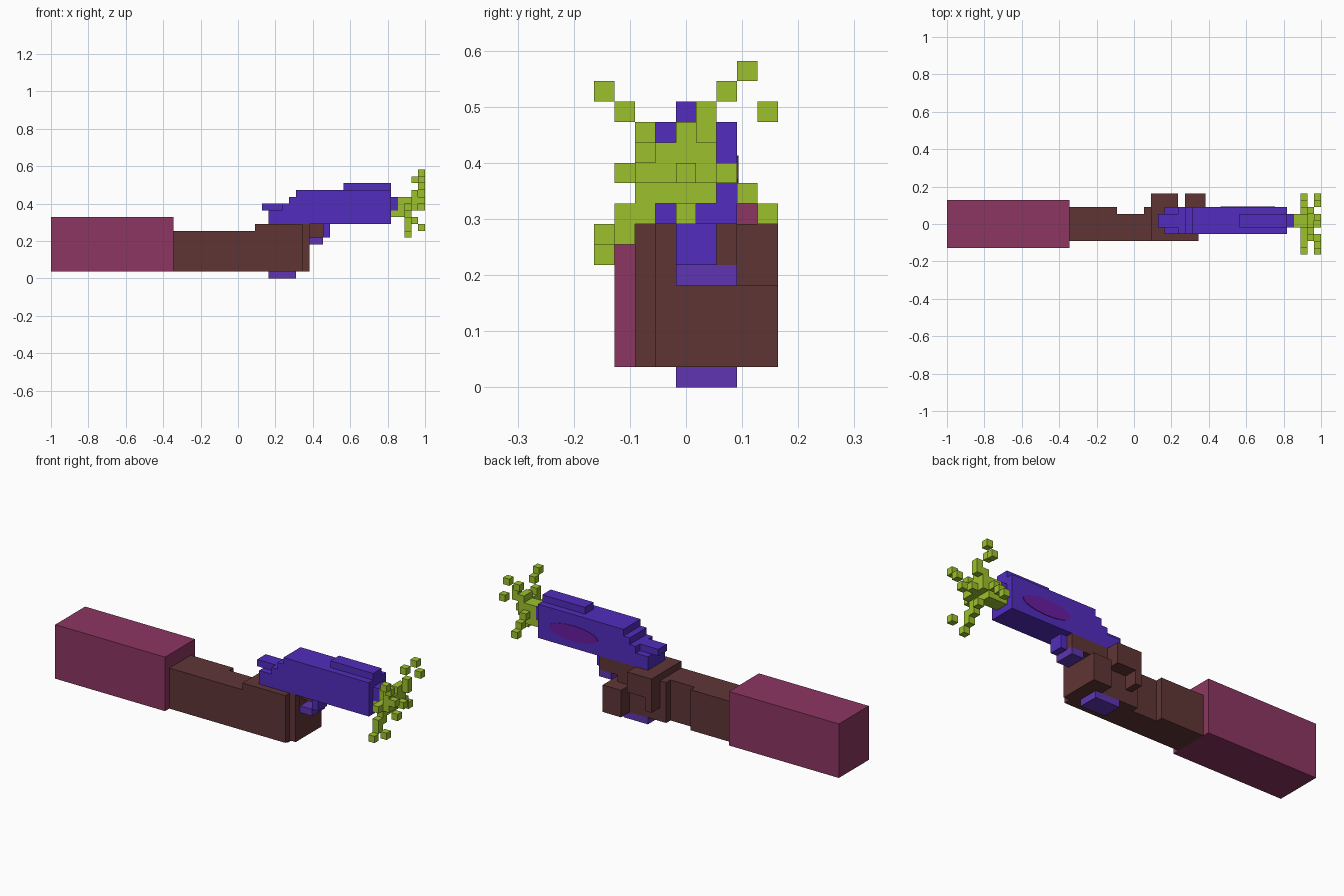
import bpy, bmesh, math
from mathutils import Matrix, Vector

if "Cube" in bpy.data.objects:
    bpy.data.objects.remove(bpy.data.objects["Cube"], do_unlink=True)

U = 2 / 55  # one block of the grid


def pos(i, j, k):
    """Grid corner to world position."""
    return Vector((-1 + i * U, (j - 4.5) * U, k * U))


def material(name, rgb):
    lin = [(c / 255 / 12.92) if c < 11 else ((c / 255 + 0.055) / 1.055) ** 2.4 for c in rgb]
    m = bpy.data.materials.new(name)
    m.use_nodes = True
    m.diffuse_color = (*lin, 1)
    bsdf = next(n for n in m.node_tree.nodes if n.type == 'BSDF_PRINCIPLED')
    bsdf.inputs["Base Color"].default_value = (*lin, 1)
    return m


SLEEVE = material("plum_cloth", (140, 54, 97))
SKIN = material("brown_glove", (95, 53, 53))
GUN = material("violet_metal", (82, 44, 190))
GRIP = material("pale_violet", (94, 53, 178))
MARK = material("magenta_mark", (104, 28, 160))
SPLASH = material("lime_splash", (156, 192, 45))


def finish(name, bm, mat):
    mesh = bpy.data.meshes.new(name)
    bm.to_mesh(mesh)
    bm.free()
    mesh.materials.append(mat)
    ob = bpy.data.objects.new(name, mesh)
    bpy.context.scene.collection.objects.link(ob)
    return ob


def blocks(name, mat, boxes):
    """One object from boxes given as (i0, i1, j0, j1, k0, k1) on the grid."""
    bm = bmesh.new()
    for i0, i1, j0, j1, k0, k1 in boxes:
        a, b = pos(i0, j0, k0), pos(i1, j1, k1)
        d = b - a
        bmesh.ops.create_cube(bm, size=1, matrix=Matrix.Translation((a + b) / 2)
                              @ Matrix.Diagonal((d.x, d.y, d.z, 1)))
    return finish(name, bm, mat)


# Arm
blocks("sleeve", SLEEVE, [(0, 18, 1, 8, 1, 9)])
blocks("forearm", SKIN, [(18, 25, 2, 7, 1, 7), (25, 29, 2, 6, 1, 7), (29, 30, 2, 7, 1, 7)])

# Hand
blocks("palm", SKIN, [(30, 37, 2, 7, 1, 8), (37, 38, 3, 4, 5, 8), (37, 38, 3, 7, 1, 5)])
blocks("thumb", SKIN, [(31, 34, 7, 9, 5, 8), (30, 31, 7, 9, 3, 8)])
blocks("curled_fingers", SKIN, [(35, 38, 7, 9, 1, 5)])
blocks("trigger_finger", SKIN, [(37, 40, 6, 7, 6, 8)])

# Pistol, with its rear stepped down towards the hammer
blocks("gun_body", GUN, [(36, 50, 3, 7, 8, 13), (35, 36, 3, 7, 8, 12),
                         (34, 35, 3, 7, 8, 11), (32, 34, 3, 7, 8, 10)])
blocks("hammer", GUN, [(31, 34, 4, 6, 10, 11)])
blocks("top_rib", GUN, [(43, 50, 4, 6, 13, 14)])
blocks("muzzle", GUN, [(50, 51, 4, 6, 10, 12)])
blocks("guard_front", GUN, [(40, 41, 4, 6, 6, 8)])
blocks("guard_base", GRIP, [(38, 40, 4, 7, 5, 6)])
blocks("grip_base", GRIP, [(32, 36, 4, 7, 0, 1)])

# Oval mark on the back side of the gun
bm = bmesh.new()
bmesh.ops.create_cone(bm, cap_ends=True, segments=16, radius1=1, radius2=1, depth=0.006,
                      matrix=Matrix.Translation(pos(44.2, 7, 10.2))
                      @ Matrix.Diagonal((4 * U, 1, 1.15 * U, 1))
                      @ Matrix.Rotation(math.pi / 2, 4, 'X'))
finish("oval_mark", bm, MARK)

# Splash: a core at the muzzle, then arms of single blocks flying outwards
blocks("splash_core", SPLASH, [(51, 53, 4, 6, 10, 12), (50, 53, 4, 6, 9, 10),
                               (53, 54, 3, 6, 10, 12), (52, 53, 2, 4, 9, 11)])


def arm(name, cells):
    blocks(name, SPLASH, [(i, i + 1, j, j + 1, k, k + 1) for i, j, k in cells])


arm("splash_upper_back", [(53, 4, 12), (53, 5, 12), (54, 5, 12), (54, 5, 13), (53, 6, 14),
                          (54, 7, 15), (54, 8, 13)])
arm("splash_upper_front", [(53, 2, 10), (53, 2, 11), (54, 2, 11), (53, 2, 12), (54, 1, 13),
                           (54, 0, 14)])
arm("splash_lower_front", [(52, 1, 10), (52, 2, 8), (52, 1, 8), (52, 1, 7), (52, 0, 6),
                           (54, 0, 7)])
arm("splash_lower_back", [(53, 4, 8), (52, 6, 10), (52, 7, 9), (52, 8, 8), (54, 4, 10)])
